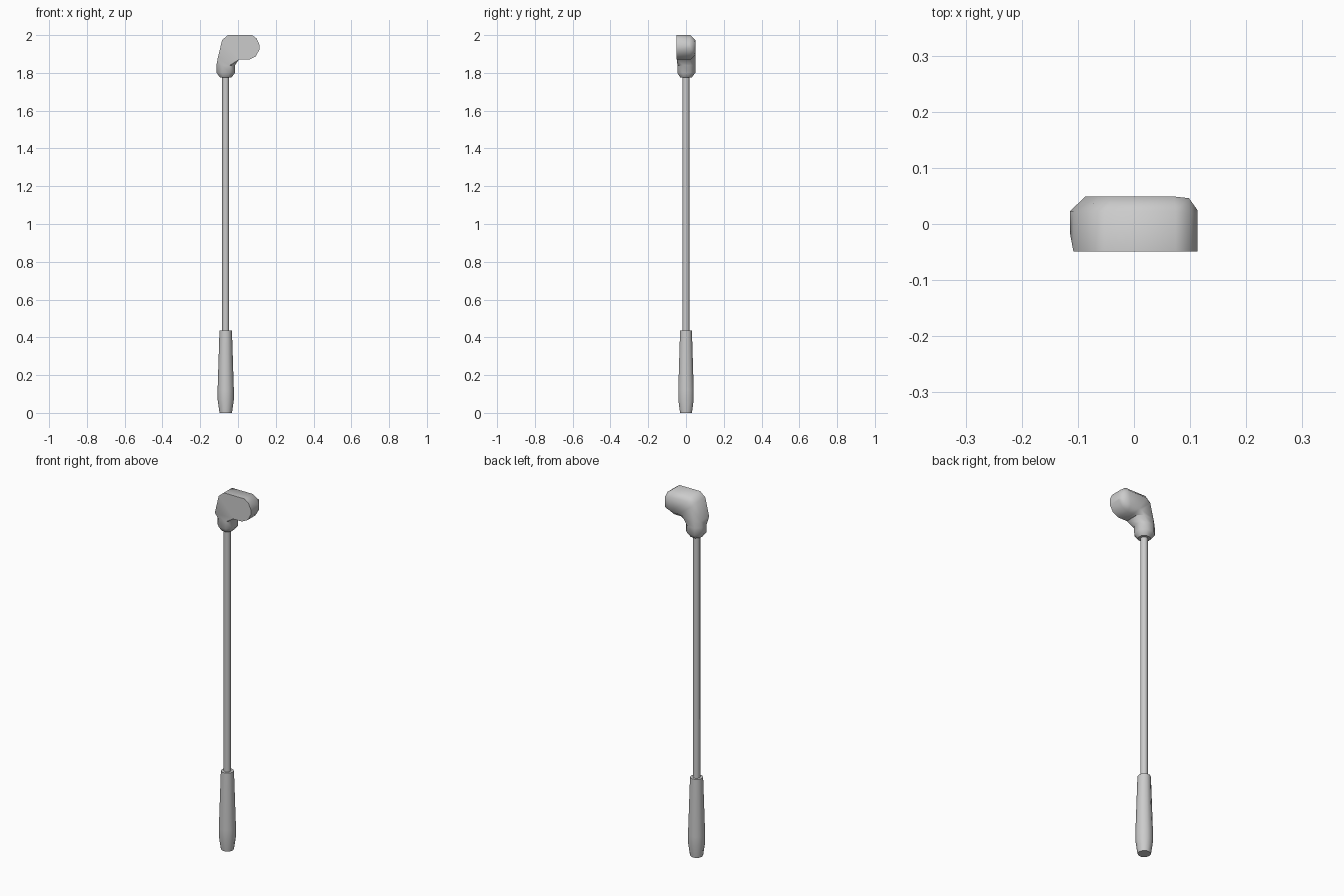
import bpy, bmesh
from math import cos, sin, pi

if "Cube" in bpy.data.objects:
    bpy.data.objects.remove(bpy.data.objects["Cube"])

AXIS_X = -0.065


def loft(name, rings, angle=40):
    """Skin equal-length vertex rings, cap both ends."""
    bm = bmesh.new()
    loops = [[bm.verts.new(p) for p in r] for r in rings]
    n = len(loops[0])
    for a, b in zip(loops, loops[1:]):
        for i in range(n):
            j = (i + 1) % n
            bm.faces.new((a[i], a[j], b[j], b[i]))
    bm.faces.new(loops[0][::-1])
    bm.faces.new(loops[-1])
    bmesh.ops.remove_doubles(bm, verts=bm.verts, dist=0.0002)
    bmesh.ops.recalc_face_normals(bm, faces=bm.faces)
    me = bpy.data.meshes.new(name)
    bm.to_mesh(me)
    bm.free()
    ob = bpy.data.objects.new(name, me)
    bpy.context.collection.objects.link(ob)
    bpy.ops.object.select_all(action='DESELECT')
    ob.select_set(True)
    bpy.context.view_layer.objects.active = ob
    bpy.ops.object.shade_smooth_by_angle(angle=angle * pi / 180)
    return ob


def circle(r, z, n=10):
    return [(AXIS_X + r * cos(2 * pi * i / n), r * sin(2 * pi * i / n), z)
            for i in range(n)]


def section(outer, inner, front, back, cf, cb, df=0.028, db=0.026):
    """Cross-section between two xz points; cf/cb are front/back corner cuts."""
    yf, yb = (front + df if cf else front), back - db
    prof = [(cf, front), (0, yf), (0, yb), (cb, back),
            (1 - cb, back), (1, yb), (1, yf), (1 - cf, front)]
    return [(outer[0] + t * (inner[0] - outer[0]), y,
             outer[1] + t * (inner[1] - outer[1])) for t, y in prof]


# Grip and shaft
loft("grip", [circle(r, z) for r, z in
              ((0.033, 0), (0.043, 0.07), (0.043, 0.12), (0.033, 0.435))])
loft("shaft", [circle(0.0185, 0.42), circle(0.0185, 1.80)])

# Head: octagonal neck bending into a flat-faced, round-backed head
F, B = -0.049, 0.049
loft("club_head", [
    section((-0.095, 1.775), (-0.035, 1.775), -0.03, 0.03, .28, .28, .018, .018),
    section((-0.113, 1.80), (-0.016, 1.80), -0.046, B, .28, .28),
    section((-0.114, 1.84), (-0.016, 1.84), -0.045, B, .28, .28),
    section((-0.108, 1.875), (0.004, 1.87), F, B, 0, .24),
    section((-0.084, 1.974), (0.012, 1.87), F, B, 0, .22),
    section((-0.053, 2.0), (0.022, 1.87), F, B, 0, .2),
    section((0.074, 2.0), (0.058, 1.87), F, B, 0, .2),
    section((0.099, 1.982), (0.094, 1.888), F, 0.046, 0, .2),
    section((0.113, 1.950), (0.113, 1.922), F, 0.025, 0, .2, db=0.006),
], angle=50)
